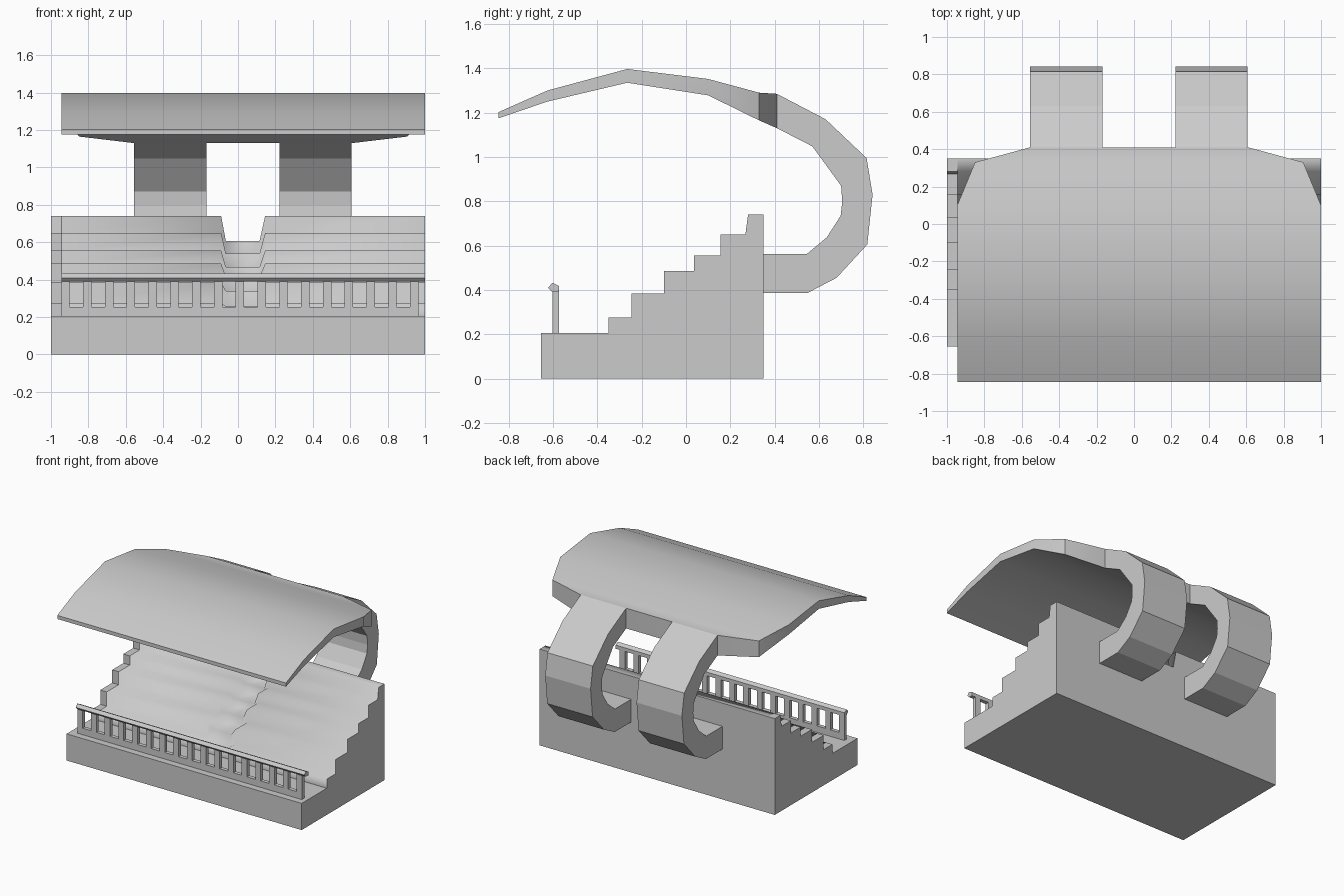
import bpy, bmesh, math

if "Cube" in bpy.data.objects:
    bpy.data.objects.remove(bpy.data.objects["Cube"])


def loft(name, sections):
    """Closed solid skinned through equal-length loops of 3D points."""
    bm = bmesh.new()
    rings = [[bm.verts.new(p) for p in s] for s in sections]
    n = len(rings[0])
    for a, b in zip(rings, rings[1:]):
        for i in range(n):
            j = (i + 1) % n
            bm.faces.new((a[i], a[j], b[j], b[i]))
    bm.faces.new(rings[0])
    bm.faces.new(rings[-1])
    bmesh.ops.recalc_face_normals(bm, faces=bm.faces)
    me = bpy.data.meshes.new(name)
    bm.to_mesh(me)
    bm.free()
    ob = bpy.data.objects.new(name, me)
    bpy.context.collection.objects.link(ob)
    return ob


def extrude(name, profile, x0, x1):
    """Extrude a (y, z) profile along x."""
    return loft(name, [[(x, y, z) for y, z in profile] for x in (x0, x1)])


def rect(y0, y1, z0, z1):
    return [(y0, z0), (y1, z0), (y1, z1), (y0, z1)]


# Stepped stand with a sunken centre aisle
FLOOR = 0.205
steps = [(-0.655, 0), (-0.655, FLOOR), (-0.35, FLOOR), (-0.35, 0.275),
         (-0.245, 0.275), (-0.245, 0.385), (-0.10, 0.385), (-0.10, 0.485),
         (0.035, 0.485), (0.035, 0.555), (0.155, 0.555), (0.155, 0.65),
         (0.268, 0.65), (0.28, 0.74), (0.35, 0.74), (0.35, 0)]
columns = [(-1, 1), (-0.945, 1), (-0.09, 1), (-0.065, 0.75),
           (0.115, 0.75), (0.145, 1), (1, 1)]
stand = loft("seating_stand", [
    [(x, y, FLOOR + (z - FLOOR) * k if z > FLOOR else z) for y, z in steps]
    for x, k in columns])
# Softly shaded seating rows beside the flat left strip
for p in stand.data.polygons:
    c = p.center
    p.use_smooth = -0.94 < c.x < 0.99 and c.z > FLOOR + 0.01 and c.y < 0.34

# Front railing: kerb, balusters and pointed handrail
RX0, RX1, COUNT, POST = -0.945, 0.965, 16, 0.045
extrude("railing_kerb", rect(-0.603, -0.573, 0.2, 0.255), RX0, RX1)
pitch = (RX1 - RX0 - POST) / COUNT
for i in range(COUNT + 1):
    x = RX0 + i * pitch
    extrude(f"baluster_{i + 1}", rect(-0.603, -0.573, 0.25, 0.395), x, x + POST)
handrail = [(-0.573, 0.39), (-0.573, 0.418), (-0.603, 0.432),
            (-0.622, 0.41), (-0.603, 0.39)]
extrude("handrail", handrail, -0.945, 1.0)

# Curved roof with clipped rear corners: y, top z, bottom z, left x, right x
rows = [(-0.845, 1.203, 1.175, -0.945, 1.0),
        (-0.625, 1.30, 1.25, -0.945, 1.0),
        (-0.265, 1.397, 1.335, -0.945, 1.0),
        (0.10, 1.352, 1.278, -0.945, 1.0),
        (0.33, 1.29, 1.165, -0.85, 0.905),
        (0.41, 1.285, 1.13, -0.555, 0.61)]
roof = loft("roof", [[(l, y, t), (r, y, t), (r, y, b), (l, y, b)]
                     for y, t, b, l, r in rows])
bpy.context.view_layer.objects.active = roof
roof.select_set(True)
bpy.ops.object.shade_smooth_by_angle(angle=math.radians(32))

# Two C-shaped rear supports
arm = [(0.41, 1.285), (0.63, 1.17), (0.815, 0.995), (0.842, 0.83),
       (0.818, 0.605), (0.68, 0.455), (0.55, 0.387), (0.345, 0.387),
       (0.345, 0.562), (0.545, 0.562), (0.635, 0.637), (0.698, 0.735),
       (0.705, 0.80), (0.70, 0.87), (0.57, 1.048), (0.41, 1.13)]
for side, x in (("left", -0.555), ("right", 0.222)):
    extrude(f"roof_support_{side}", arm, x, x + 0.386)
